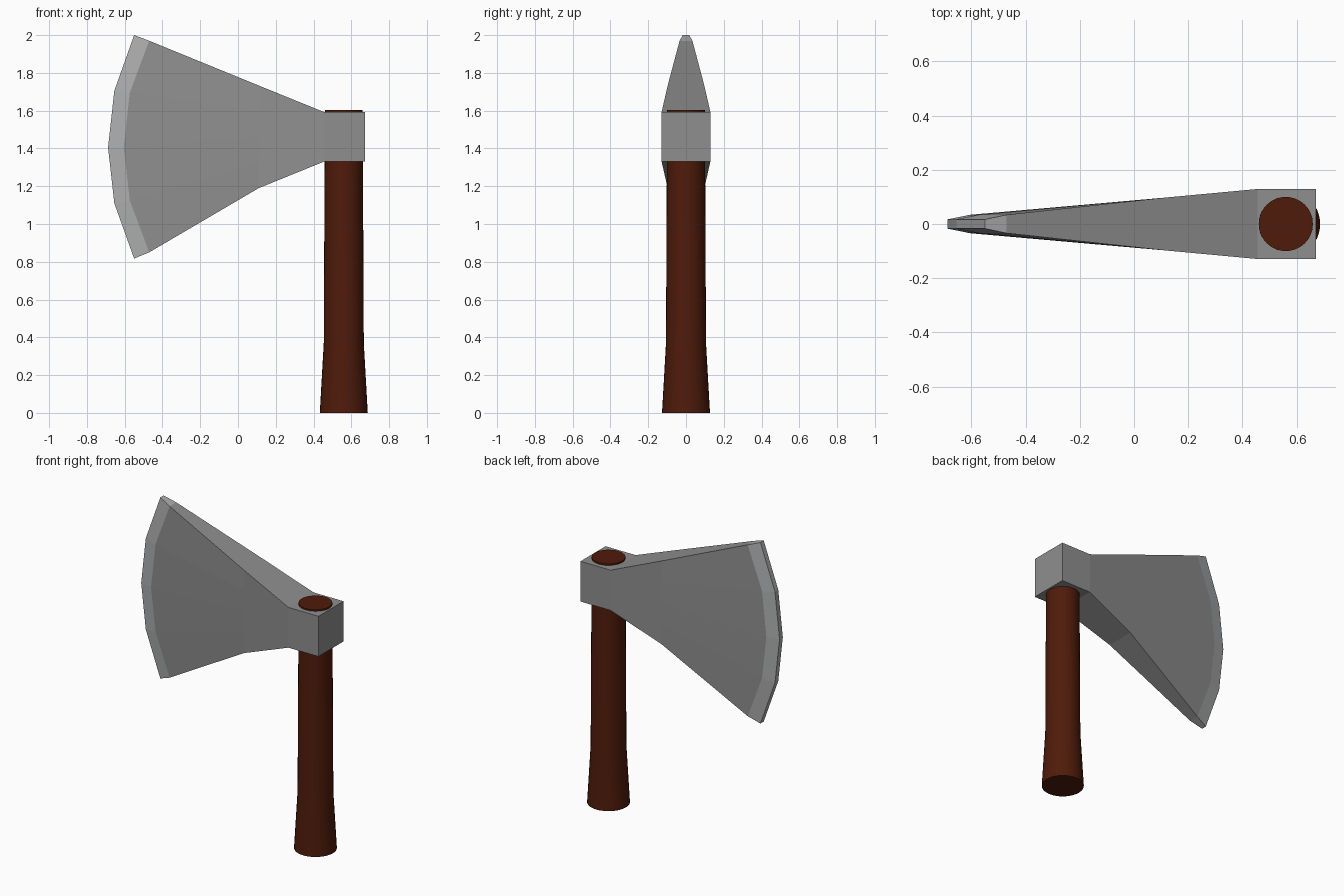
import bpy, bmesh, math

if "Cube" in bpy.data.objects:
    bpy.data.objects.remove(bpy.data.objects["Cube"])

HANDLE_X = 0.56


def material(name, r, g, b):
    mat = bpy.data.materials.new(name)
    mat.diffuse_color = (r, g, b, 1)
    mat.use_nodes = True
    mat.node_tree.nodes["Principled BSDF"].inputs["Base Color"].default_value = mat.diffuse_color
    return mat


def finish(name, bm, *materials):
    bmesh.ops.recalc_face_normals(bm, faces=bm.faces)
    mesh = bpy.data.meshes.new(name)
    bm.to_mesh(mesh)
    bm.free()
    for mat in materials:
        mesh.materials.append(mat)
    obj = bpy.data.objects.new(name, mesh)
    bpy.context.collection.objects.link(obj)
    return obj


# Axe head: columns from the socket to the cutting edge, five rows each
def straight(x, low, high, half):
    return [(x, low + (high - low) * i / 4, half) for i in range(5)]


columns = [
    straight(0.672, 1.33, 1.593, 0.129),
    straight(0.455, 1.33, 1.593, 0.129),
    straight(0.11, 1.19, 1.733, 0.097),
    # start of the edge bevel
    [(-0.47, 0.85, 0.034), (-0.573, 1.125, 0.034), (-0.605, 1.405, 0.034),
     (-0.573, 1.695, 0.034), (-0.47, 1.97, 0.034)],
    # blunt cutting edge
    [(-0.55, 0.817, 0.017), (-0.655, 1.11, 0.017), (-0.688, 1.405, 0.017),
     (-0.655, 1.705, 0.017), (-0.55, 2.0, 0.017)],
]

bm = bmesh.new()
grids = [[[bm.verts.new((x, side * half, z)) for x, z, half in col]
          for col in columns] for side in (-1, 1)]
# broad side faces, the outermost strip being the ground bevel
for g in grids:
    for c in range(4):
        a, b = g[c], g[c + 1]
        for r in range(4):
            face = bm.faces.new((a[r], b[r], b[r + 1], a[r + 1]))
            face.material_index = int(c == 3)
# rim joining the two sides
front, back = grids
rim = [(c, 0) for c in range(5)] + [(4, r) for r in range(1, 5)]
rim += [(c, 4) for c in (3, 2, 1, 0)] + [(0, r) for r in (3, 2, 1)]
for (c0, r0), (c1, r1) in zip(rim, rim[1:] + rim[:1]):
    face = bm.faces.new((front[c0][r0], front[c1][r1], back[c1][r1], back[c0][r0]))
    face.material_index = int(c0 + c1 >= 7)
axe_head = finish("axe_head", bm, material("dark_steel", 0.275, 0.275, 0.275),
                  material("ground_steel", 0.42, 0.425, 0.43))

# Handle: round shaft flaring towards the foot
bm = bmesh.new()
sides = 32
rings = []
for z, radius in [(0, 0.127), (0.37, 0.106), (1.603, 0.1)]:
    rings.append([bm.verts.new((HANDLE_X + radius * math.cos(math.tau * i / sides),
                                radius * math.sin(math.tau * i / sides), z))
                  for i in range(sides)])
for a, b in zip(rings, rings[1:]):
    for i in range(sides):
        j = (i + 1) % sides
        bm.faces.new((a[i], a[j], b[j], b[i]))
bm.faces.new(rings[0])
bm.faces.new(rings[-1])
handle = finish("handle", bm, material("brown_wood", 0.078, 0.011, 0.003))

bpy.context.view_layer.objects.active = handle
handle.select_set(True)
bpy.ops.object.shade_smooth_by_angle(angle=math.radians(30))
